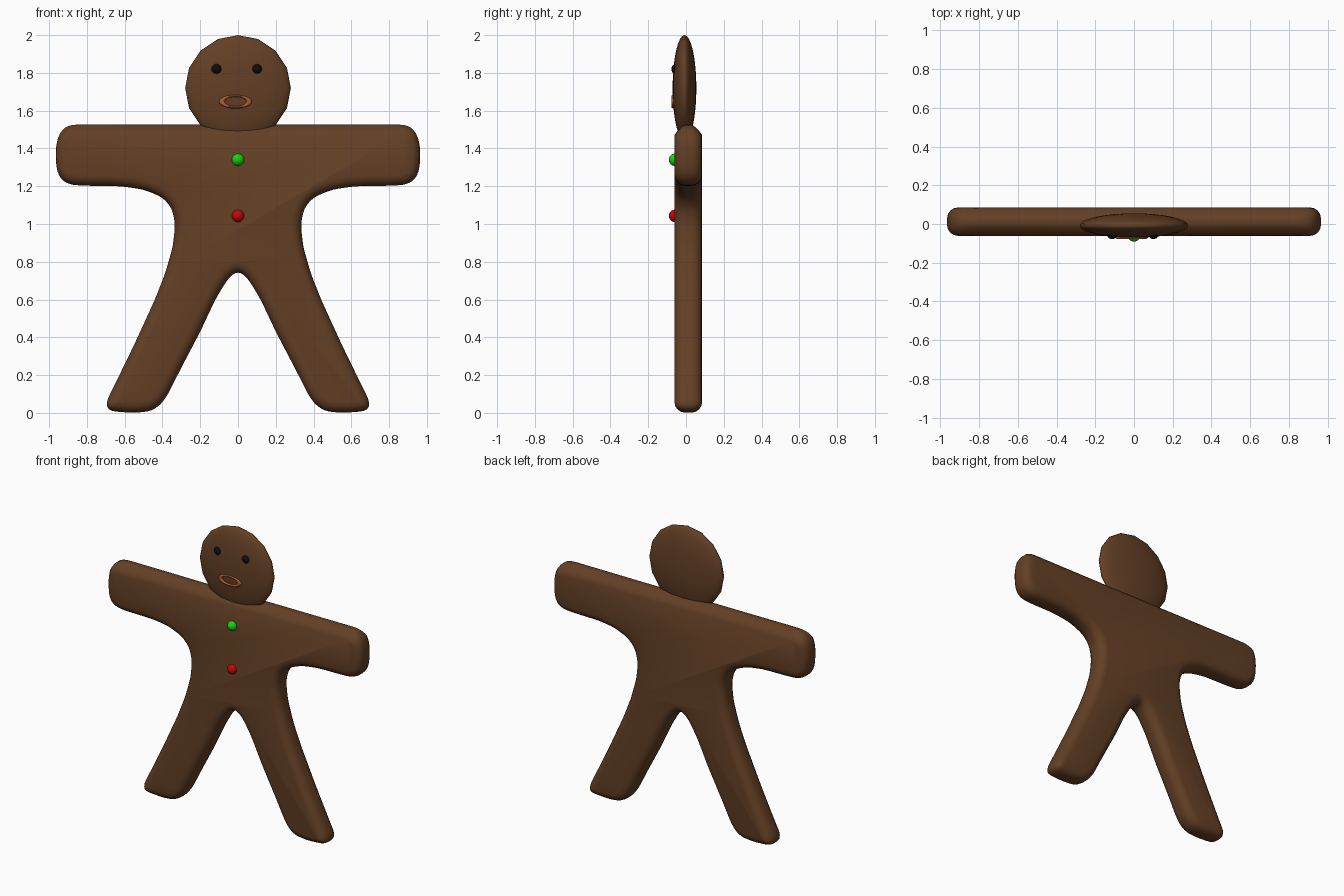
import bpy, bmesh, math
from mathutils import Vector

if "Cube" in bpy.data.objects:
    bpy.data.objects.remove(bpy.data.objects["Cube"])


def material(name, rgb):
    m = bpy.data.materials.new(name)
    m.diffuse_color = (*rgb, 1)
    m.use_nodes = True
    m.node_tree.nodes["Principled BSDF"].inputs["Base Color"].default_value = m.diffuse_color
    return m


brown = material("gingerbread brown", (0.125, 0.05, 0.018))
black = material("black", (0.004, 0.004, 0.004))
orange = material("orange brown", (0.40, 0.11, 0.035))
green = material("green", (0.01, 0.65, 0.006))
red = material("red", (0.55, 0.002, 0.003))


def smooth_loop(pts, rounds):
    n = len(pts)
    for _ in range(rounds):
        pts = [(pts[i - 1] + 2 * pts[i] + pts[(i + 1) % n]) / 4 for i in range(n)]
    return pts


def resample(pts, step):
    out = []
    for a, b in zip(pts, pts[1:] + pts[:1]):
        k = max(1, round((b - a).length / step))
        out += [a.lerp(b, i / k) for i in range(k)]
    return out


def finish(name, mat):
    ob = bpy.context.object
    ob.name = name
    ob.data.materials.append(mat)
    bpy.ops.object.shade_smooth()
    return ob


# Body: half outline (x, z), mirrored, with a rounded rim front and back
half = [(0, 1.525), (0.86, 1.527), (0.915, 1.518), (0.947, 1.48), (0.963, 1.42),
        (0.966, 1.36), (0.959, 1.28), (0.94, 1.235), (0.89, 1.208), (0.82, 1.203),
        (0.62, 1.2), (0.50, 1.183), (0.40, 1.142), (0.35, 1.085), (0.332, 1.0),
        (0.345, 0.88), (0.385, 0.74), (0.44, 0.6), (0.55, 0.36), (0.65, 0.155),
        (0.695, 0.065), (0.70, 0.025), (0.67, 0.008), (0.55, 0.0), (0.46, 0.009),
        (0.41, 0.042), (0.37, 0.1), (0.31, 0.22), (0.2, 0.43), (0.12, 0.6),
        (0.06, 0.7), (0.03, 0.735), (0, 0.75)]
outline = [Vector(p) for p in half] + [Vector((-x, z)) for x, z in half[-2:0:-1]]
outline = smooth_loop(resample(outline, 0.02), 3)
n = len(outline)
inward = []
for i in range(n):
    t = (outline[(i + 1) % n] - outline[i - 1]).normalized()
    inward.append(Vector((t.y, -t.x)))
inward = [v.normalized() for v in smooth_loop(inward, 24)]

R, H, YC, STEPS = 0.055, 0.073, 0.012, 5
bm = bmesh.new()
rings = []
for k in range(-STEPS, STEPS + 1):
    if k == 0:
        continue
    a = math.pi / 2 * (abs(k) - 1) / (STEPS - 1)
    inset = R * (1 - math.cos(a))
    y = math.copysign(H - R + R * math.sin(a), k)
    ring = []
    for p, d in zip(outline, inward):
        q = p + d * inset
        thin = 1 - 0.4 * max(0, q.y - 1.47) / 0.055   # shoulders thin at the top
        ring.append(bm.verts.new((q.x, YC + y * thin, q.y)))
    rings.append(ring)
for r0, r1 in zip(rings, rings[1:]):
    for i in range(n):
        j = (i + 1) % n
        bm.faces.new((r0[i], r0[j], r1[j], r1[i]))
bm.faces.new(rings[0])
bm.faces.new(rings[-1][::-1])
bmesh.ops.recalc_face_normals(bm, faces=bm.faces)
mesh = bpy.data.meshes.new("body")
bm.to_mesh(mesh)
bm.free()
body = bpy.data.objects.new("body", mesh)
bpy.context.collection.objects.link(body)
bpy.context.view_layer.objects.active = body
body.select_set(True)
finish("body", brown)


def ball(name, mat, loc, scale, segs=20, rings=12):
    # sphere with its pole facing the front
    bpy.ops.mesh.primitive_uv_sphere_add(segments=segs, ring_count=rings, radius=1,
                                         location=loc, rotation=(math.pi / 2, 0, 0))
    ob = finish(name, mat)
    ob.scale = (scale[0], scale[2], scale[1])
    return ob


# Head: flattened sixteen-sided ball
ball("head", brown, (0, -0.008, 1.72), (0.28, 0.063, 0.28), 16, 16)

# Eyes
ball("left_eye", black, (-0.113, -0.05, 1.82), (0.028, 0.028, 0.028))
ball("right_eye", black, (0.10, -0.05, 1.82), (0.028, 0.028, 0.028))

# Mouth: squashed ring
bpy.ops.mesh.primitive_torus_add(location=(-0.013, -0.066, 1.648), rotation=(math.pi / 2, 0, 0),
                                 major_radius=0.072, minor_radius=0.015,
                                 major_segments=24, minor_segments=8)
finish("mouth", orange).scale = (1, 0.42, 0.8)

# Buttons
ball("upper_button", green, (0, -0.058, 1.34), (0.033, 0.033, 0.033))
ball("lower_button", red, (0, -0.058, 1.043), (0.033, 0.033, 0.033))
